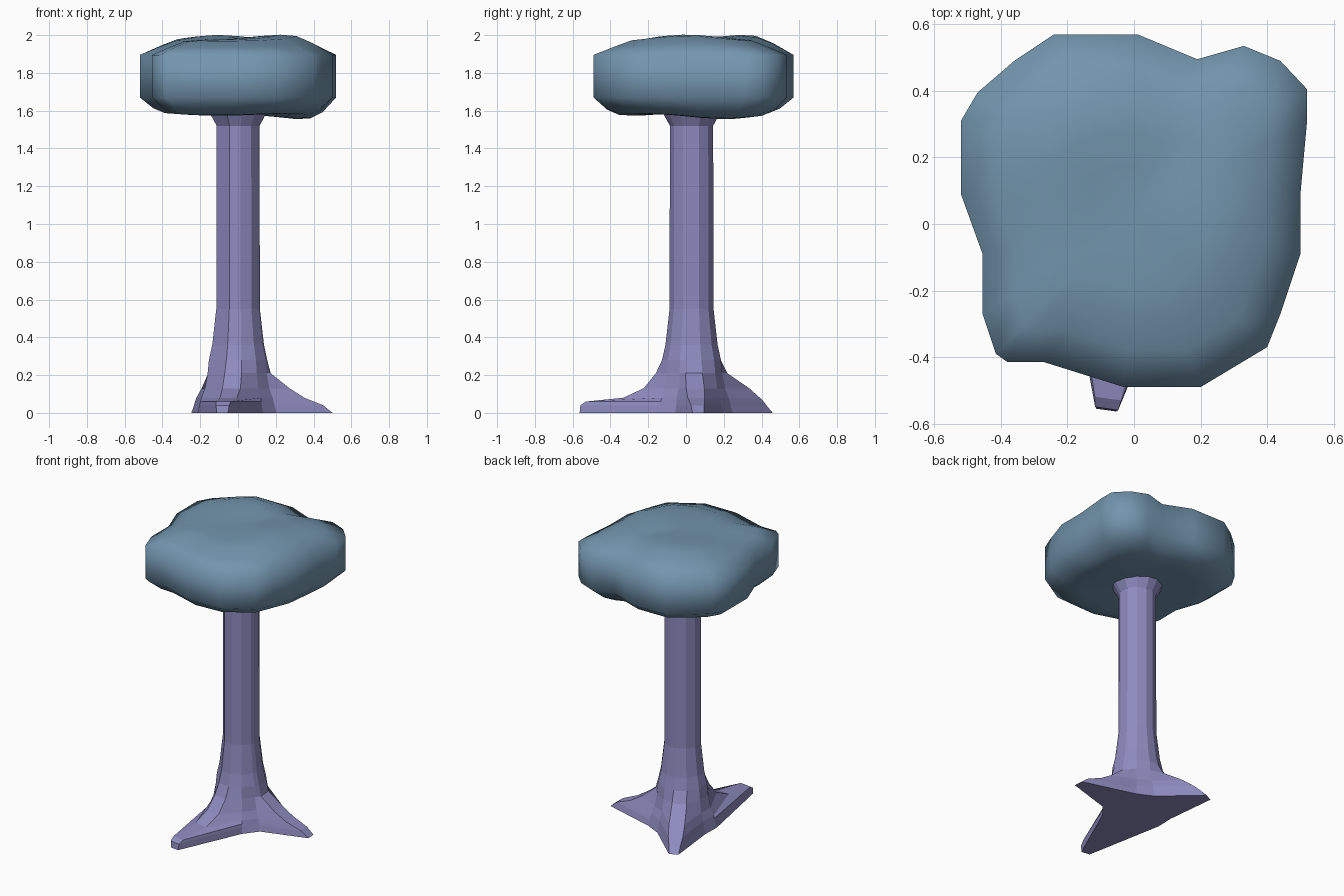
import bpy, bmesh
from math import cos, sin, radians, exp
from mathutils import Vector

if "Cube" in bpy.data.objects:
    bpy.data.objects.remove(bpy.data.objects["Cube"])


def material(name, rgb):
    m = bpy.data.materials.new(name)
    m.diffuse_color = (*rgb, 1)
    m.use_nodes = True
    m.node_tree.nodes["Principled BSDF"].inputs["Base Color"].default_value = m.diffuse_color
    return m


def loft(name, rings, mat, smooth=False, tips=None):
    """Bridge matching rings; tips = (bottom point, top point) or None for flat caps."""
    bm = bmesh.new()
    vr = [[bm.verts.new(p) for p in r] for r in rings]
    n = len(vr[0])
    for a, b in zip(vr, vr[1:]):
        for i in range(n):
            j = (i + 1) % n
            bm.faces.new((a[i], a[j], b[j], b[i]))
    if tips:
        for ring, p in ((vr[0], tips[0]), (vr[-1], tips[1])):
            c = bm.verts.new(p)
            for i in range(n):
                bm.faces.new((ring[i], ring[(i + 1) % n], c))
    else:
        bm.faces.new(vr[0])
        bm.faces.new(vr[-1])
    bmesh.ops.recalc_face_normals(bm, faces=bm.faces)
    for f in bm.faces:
        f.smooth = smooth
    me = bpy.data.meshes.new(name)
    bm.to_mesh(me)
    bm.free()
    ob = bpy.data.objects.new(name, me)
    me.materials.append(mat)
    bpy.context.collection.objects.link(ob)
    return ob


# Trunk: twelve-sided column spreading into three roots
centre = Vector((0, 0.03, 0))
root_angles = (262, 4, 118)
# height, reach of front / right / back-left root, root half width, valley radius
root_levels = [
    (0.00, (0.595, 0.50, 0.47), 0.030, 0.22),
    (0.04, (0.590, 0.45, 0.43), 0.035, 0.21),
    (0.06, (0.560, 0.40, 0.41), 0.040, 0.205),
    (0.08, (0.360, 0.35, 0.385), 0.045, 0.20),
    (0.13, (0.250, 0.27, 0.32), 0.048, 0.18),
    (0.21, (0.185, 0.17, 0.19), 0.045, 0.165),
]
trunk_rings = []
for z, reach, w, valley in root_levels:
    ring = []
    for ang, r in zip(root_angles, reach):
        d = Vector((cos(radians(ang)), sin(radians(ang)), 0))
        side = Vector((-d.y, d.x, 0))
        base = centre + Vector((0, 0, z))
        ring += [base + d * r - side * w, base + d * r + side * w]
        for off in (45, 75):
            a = radians(ang + off)
            ring.append(base + Vector((cos(a), sin(a), 0)) * valley)
    trunk_rings.append(ring)
for z, r in ((0.28, 0.158), (0.36, 0.14), (0.55, 0.118), (1.52, 0.116), (1.59, 0.155), (1.64, 0.155)):
    trunk_rings.append([centre + Vector((r * cos(radians(a + o)), r * sin(radians(a + o)), z))
                        for a in root_angles for o in (-15, 15, 45, 75)])
loft("trunk", trunk_rings, material("bark", (0.27, 0.26, 0.52)))

# Canopy: irregular outline with bevelled, gently lumpy top and underside
outline = [(-0.24, 0.57), (0.01, 0.57), (0.19, 0.495), (0.33, 0.535), (0.44, 0.49), (0.52, 0.405),
           (0.52, 0.31), (0.50, 0.09), (0.50, -0.09), (0.44, -0.27), (0.40, -0.37), (0.20, -0.49),
           (-0.03, -0.49), (-0.27, -0.415), (-0.38, -0.415), (-0.415, -0.39), (-0.455, -0.27),
           (-0.455, -0.09), (-0.52, 0.09), (-0.52, 0.31), (-0.47, 0.395), (-0.36, 0.49)]


def lump(x, y, cx, cy, size=0.17):
    return exp(-((x - cx) ** 2 + (y - cy) ** 2) / (2 * size ** 2))


def canopy_point(x, y, z, s):
    k = 0.03 if s < 0.9 else 0
    if z > 1.8:
        z += k * max(lump(x, y, -0.12, 0.34), lump(x, y, 0.26, 0.0))
    else:
        z -= k * max(lump(x, y, 0.32, 0.2), 0.4 * lump(x, y, -0.1, -0.28))
    return (x, y, z)


levels = [(0.35, 1.59), (0.60, 1.585), (0.74, 1.587), (0.86, 1.612), (1, 1.67),
          (1, 1.895), (0.79, 1.937), (0.62, 1.967), (0.45, 1.973), (0.25, 1.974)]
canopy_rings = [[canopy_point(x * s, 0.04 + (y - 0.04) * s, z, s) for x, y in outline]
                for s, z in levels]
loft("canopy", canopy_rings, material("leaves", (0.17, 0.30, 0.42)), smooth=True,
     tips=(canopy_point(0, 0.04, 1.59, 0), canopy_point(0, 0.04, 1.974, 0)))
